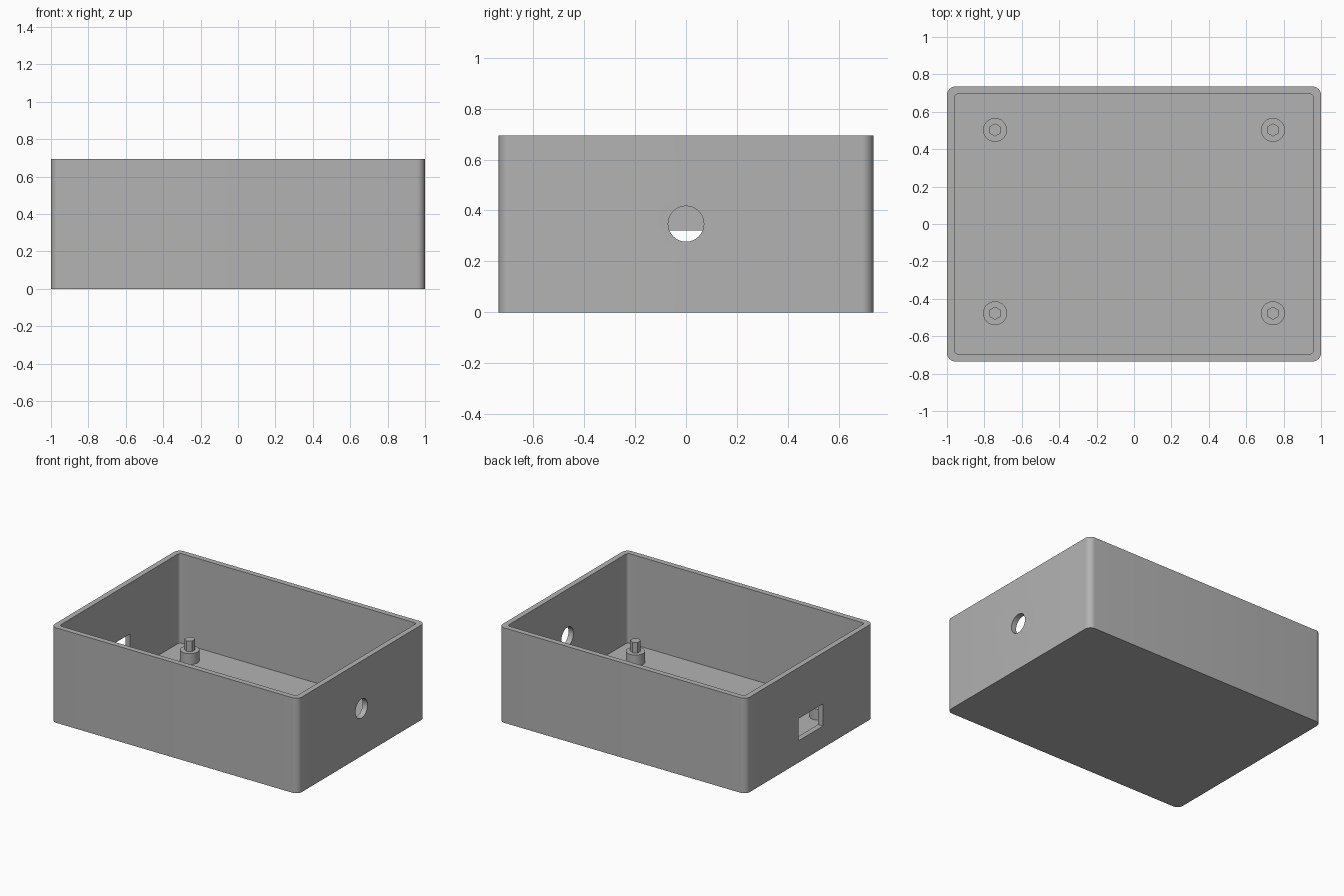
import bpy
import bmesh
from math import cos, sin, pi, radians

cube = bpy.data.objects.get("Cube")
if cube:
    bpy.data.objects.remove(cube)

HALF_X, HALF_Y, HEIGHT = 1.0, 0.735, 0.695
WALL, FLOOR = 0.04, 0.04

grey = bpy.data.materials.new("light grey plastic")
grey.use_nodes = True
grey.diffuse_color = (0.45, 0.45, 0.45, 1)
grey.node_tree.nodes["Principled BSDF"].inputs["Base Color"].default_value = (0.45, 0.45, 0.45, 1)


def finish(name, bm):
    """Turn a bmesh into a grey object."""
    bmesh.ops.recalc_face_normals(bm, faces=bm.faces)
    mesh = bpy.data.meshes.new(name)
    bm.to_mesh(mesh)
    bm.free()
    mesh.materials.append(grey)
    obj = bpy.data.objects.new(name, mesh)
    bpy.context.collection.objects.link(obj)
    return obj


def smooth(obj):
    bpy.ops.object.select_all(action="DESELECT")
    obj.select_set(True)
    bpy.context.view_layer.objects.active = obj
    bpy.ops.object.shade_smooth_by_angle(angle=radians(35))


def prism(name, outline, z0, z1):
    """Extrude a flat outline between two heights."""
    bm = bmesh.new()
    base = bm.faces.new([bm.verts.new((x, y, z0)) for x, y in outline])
    top = bmesh.ops.extrude_face_region(bm, geom=[base])["geom"]
    verts = [v for v in top if isinstance(v, bmesh.types.BMVert)]
    bmesh.ops.translate(bm, verts=verts, vec=(0, 0, z1 - z0))
    return finish(name, bm)


def rounded_rect(hx, hy, r, steps=8):
    """Outline of a rectangle with rounded corners."""
    points = []
    for q, (sx, sy) in enumerate([(1, 1), (-1, 1), (-1, -1), (1, -1)]):
        for i in range(steps + 1):
            a = (q + i / steps) * pi / 2
            points.append((sx * (hx - r) + r * cos(a), sy * (hy - r) + r * sin(a)))
    return points


def circle(cx, cy, r, sides, turn=0):
    return [(cx + r * cos(turn + 2 * pi * i / sides),
             cy + r * sin(turn + 2 * pi * i / sides)) for i in range(sides)]


def cut(target, cutter):
    cutter.hide_render = True
    mod = target.modifiers.new("cut", "BOOLEAN")
    mod.operation = "DIFFERENCE"
    mod.solver = "EXACT"
    mod.object = cutter
    bpy.ops.object.select_all(action="DESELECT")
    bpy.context.view_layer.objects.active = target
    target.select_set(True)
    bpy.ops.object.modifier_apply(modifier=mod.name)
    bpy.data.objects.remove(cutter)


# Open box with rounded upright corners
box = prism("box_shell", rounded_rect(HALF_X, HALF_Y, 0.045), 0, HEIGHT)
cavity = rounded_rect(HALF_X - WALL, HALF_Y - WALL, 0.022)
cut(box, prism("cavity_cutter", cavity, FLOOR, HEIGHT + 0.2))

# Round cable hole in the left wall
hole = prism("cable_hole_cutter", circle(0, 0, 0.07, 32), -0.1, 0.1)
hole.rotation_euler = (0, pi / 2, 0)
hole.location = (HALF_X, 0, HEIGHT / 2)
cut(box, hole)

# Rectangular port in the right wall
port = [(-HALF_X - 0.1, -0.155), (-HALF_X + 0.1, -0.155),
        (-HALF_X + 0.1, 0.125), (-HALF_X - 0.1, 0.125)]
cut(box, prism("port_cutter", port, 0.16, 0.322))
smooth(box)

# Four board posts, each with a hexagonal locating pin
for side, x in (("left", 0.743), ("right", -0.743)):
    for end, y in (("front", -0.477), ("back", 0.503)):
        post = prism(f"{end}_{side}_post", circle(x, y, 0.064, 32), FLOOR - 0.01, 0.12)
        smooth(post)
        prism(f"{end}_{side}_pin", circle(x, y, 0.035, 6, pi / 2), 0.11, 0.197)
